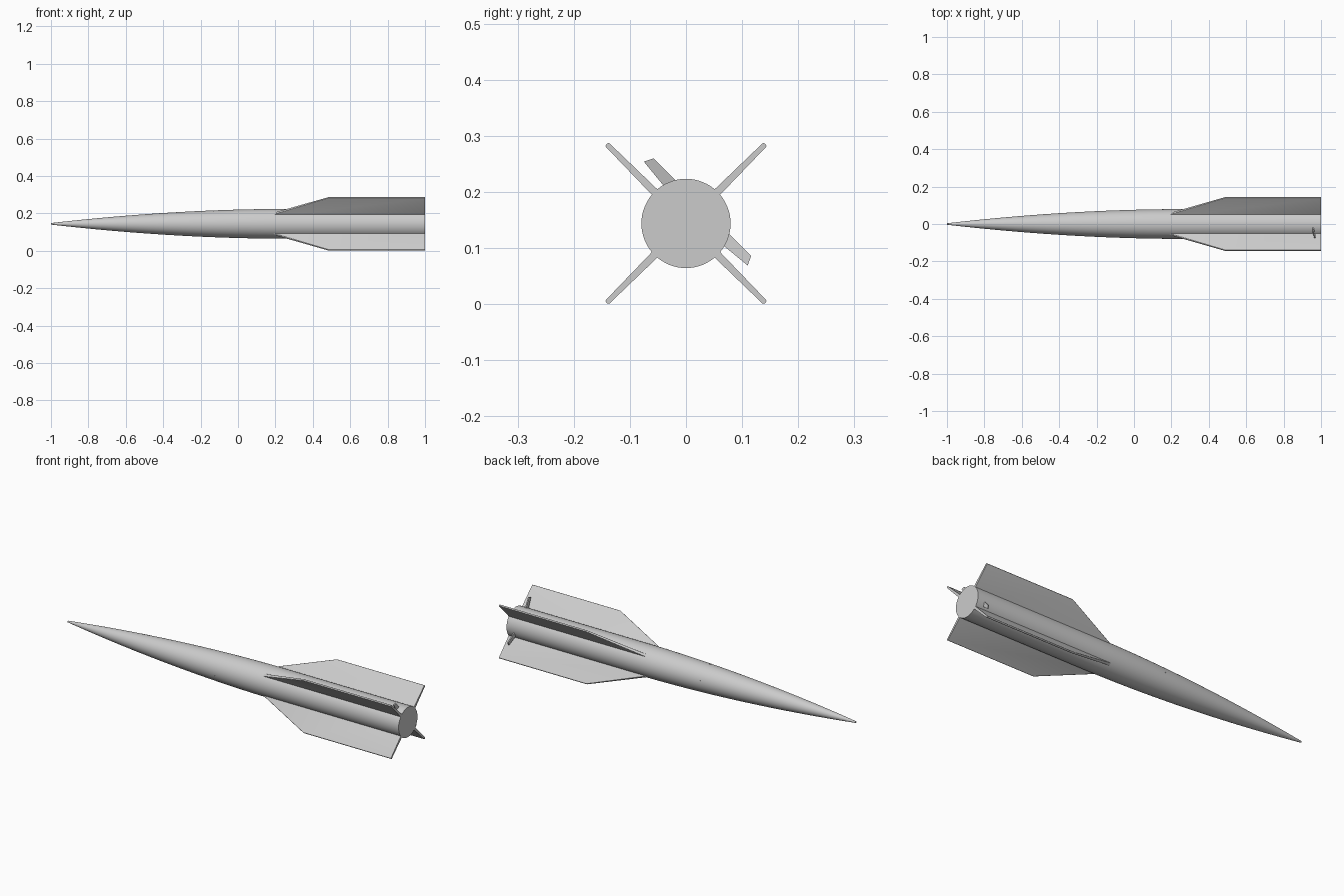
import bpy, bmesh, math
from mathutils import Matrix, Vector

cube = bpy.data.objects.get("Cube")
if cube:
    bpy.data.objects.remove(cube)

AXIS_Z = 0.144
RADIUS = 0.0795
SEGMENTS = 64

grey = bpy.data.materials.new("light_grey")
grey.use_nodes = True
colour = (0.6, 0.6, 0.6, 1)
grey.diffuse_color = colour
grey.node_tree.nodes["Principled BSDF"].inputs["Base Color"].default_value = colour


def body_radius(x):
    t = max(0.0, (0.25 - x) / 1.25)
    return 0.004 + (RADIUS - 0.004) * (1 - t ** 1.9)


def finish(name, bm, smooth=True):
    """Turn a bmesh into a named object on the body axis."""
    bmesh.ops.recalc_face_normals(bm, faces=bm.faces)
    mesh = bpy.data.meshes.new(name)
    bm.to_mesh(mesh)
    bm.free()
    mesh.materials.append(grey)
    obj = bpy.data.objects.new(name, mesh)
    obj.location.z = AXIS_Z
    bpy.context.collection.objects.link(obj)
    if smooth:
        bpy.ops.object.select_all(action='DESELECT')
        obj.select_set(True)
        bpy.context.view_layer.objects.active = obj
        bpy.ops.object.shade_smooth_by_angle(angle=math.radians(30))
    return obj


def prism(outline, half_thickness):
    """Plate in the x-z plane; half thickness varies with the height."""
    bm = bmesh.new()
    sides = []
    for s in (-1, 1):
        sides.append([bm.verts.new((x, s * half_thickness(r), r)) for x, r in outline])
    bm.faces.new(sides[0])
    bm.faces.new(sides[1][::-1])
    n = len(outline)
    for i in range(n):
        j = (i + 1) % n
        bm.faces.new((sides[0][i], sides[0][j], sides[1][j], sides[1][i]))
    return bm


# Body: slender ogive nose running into a straight tube
bm = bmesh.new()
stations = [-1 + 1.25 * (i / 32) ** 1.3 for i in range(33)] + [1.0]
rings = []
for x in stations:
    r = body_radius(x)
    rings.append([bm.verts.new((x, r * math.cos(a), r * math.sin(a)))
                  for a in (math.tau * k / SEGMENTS for k in range(SEGMENTS))])
for a, b in zip(rings, rings[1:]):
    for k in range(SEGMENTS):
        m = (k + 1) % SEGMENTS
        bm.faces.new((a[k], a[m], b[m], b[k]))
bm.faces.new(rings[0])
bm.faces.new(rings[-1])
finish("body", bm)

# Four diagonal fins with rounded leading and outer edges
FIN = [(0.12, 0.05), (0.485, 0.2), (1.0, 0.2), (1.0, 0.05)]
for i in range(4):
    bm = prism(FIN, lambda r: 0.0085 - 0.02 * r)
    outer = [e for e in bm.edges
             if max(v.co.z for v in e.verts) > 0.19
             and abs(e.verts[0].co.x - e.verts[1].co.x) > 0.1]
    bmesh.ops.bevel(bm, geom=outer, offset=0.0035, segments=3,
                    profile=0.5, affect='EDGES')
    turn = Matrix.Rotation(math.radians(45 + 90 * i), 4, 'X')
    bmesh.ops.transform(bm, matrix=turn, verts=bm.verts)
    finish("fin_%d" % (i + 1), bm)

# Two leaning tail tabs, mirrored about the diagonal plane
TAB = [(-0.075, 0.110), (-0.058, 0.116), (-0.010, 0.068), (-0.034, 0.060)]
for name, mirrored in (("upper_tab", False), ("lower_tab", True)):
    bm = bmesh.new()
    layers = []
    for dx in (0.0, 0.006):
        layer = []
        for y, z in TAB:
            x = 0.952 + dx + 0.012 * (z > 0.1)
            layer.append(bm.verts.new((x, z, y) if mirrored else (x, y, z)))
        layers.append(layer)
    bm.faces.new(layers[0])
    bm.faces.new(layers[1])
    for k in range(4):
        m = (k + 1) % 4
        bm.faces.new((layers[0][k], layers[0][m], layers[1][m], layers[1][k]))
    finish(name, bm, smooth=False)

# Tiny pins set into the body skin
for i, (x, degrees) in enumerate([(-0.13, 192), (-0.085, 195), (-0.13, 102),
                                  (-0.13, 12), (-0.13, 282), (0.14, 118)]):
    bm = bmesh.new()
    bmesh.ops.create_cone(bm, cap_ends=True, segments=10, radius1=0.003,
                          radius2=0.003, depth=0.006)
    a = math.radians(degrees)
    out = Vector((0, math.cos(a), math.sin(a)))
    place = (Matrix.Translation(Vector((x, 0, 0)) + out * (body_radius(x) - 0.002))
             @ out.to_track_quat('Z', 'X').to_matrix().to_4x4())
    bmesh.ops.transform(bm, matrix=place, verts=bm.verts)
    finish("pin_%d" % (i + 1), bm)
